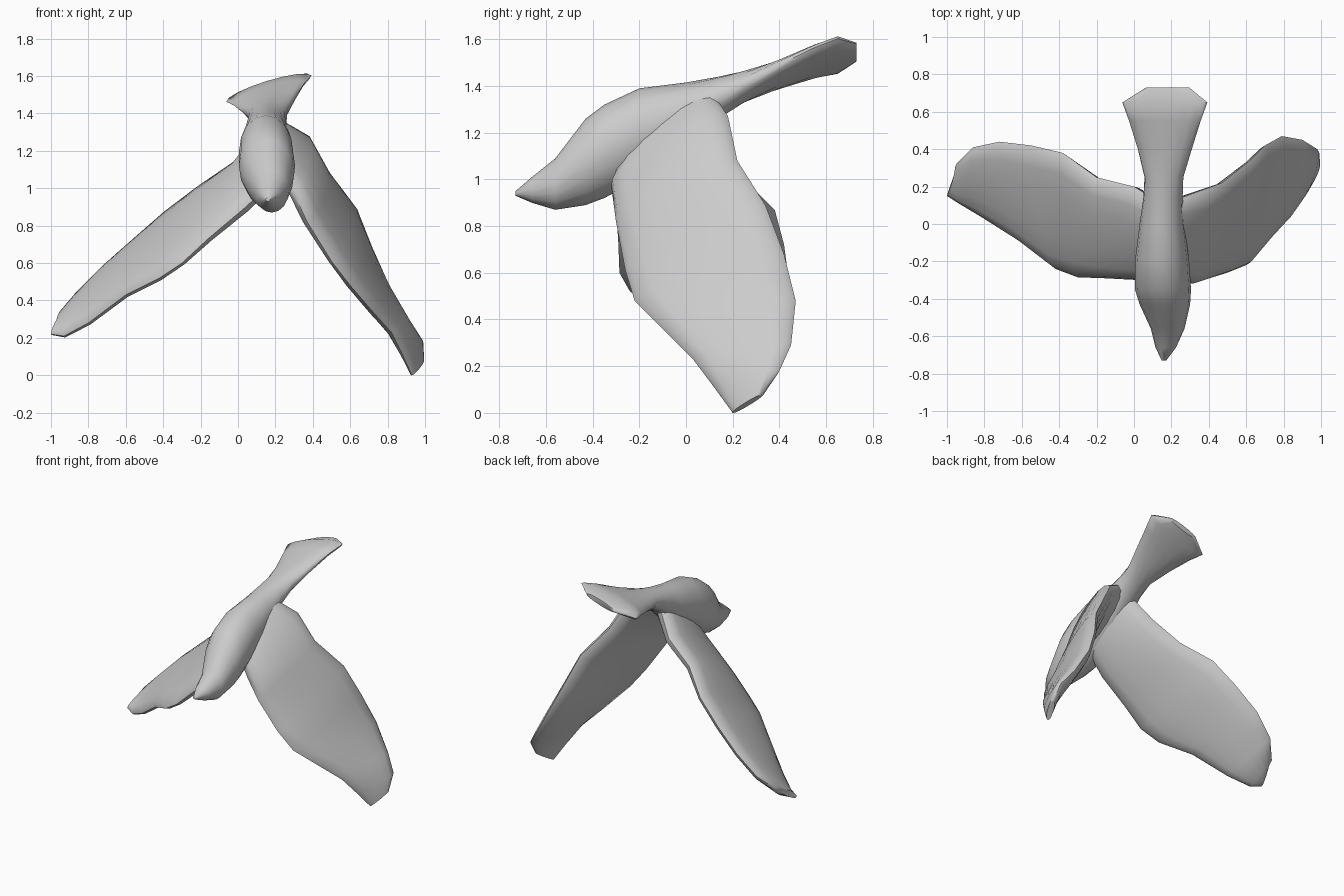
import bpy, bmesh, math
from mathutils import Vector

if "Cube" in bpy.data.objects:
    bpy.data.objects.remove(bpy.data.objects["Cube"])

N = 16


def loft(name, rings):
    """Skin a closed tube through rings of points and cap both ends."""
    bm = bmesh.new()
    rows = [[bm.verts.new(p) for p in r] for r in rings]
    for a, b in zip(rows, rows[1:]):
        for i in range(N):
            j = (i + 1) % N
            bm.faces.new((a[i], a[j], b[j], b[i]))
    bm.faces.new(rows[0])
    bm.faces.new(rows[-1])
    bmesh.ops.recalc_face_normals(bm, faces=bm.faces)
    me = bpy.data.meshes.new(name)
    bm.to_mesh(me)
    bm.free()
    ob = bpy.data.objects.new(name, me)
    bpy.context.collection.objects.link(ob)
    bpy.ops.object.select_all(action='DESELECT')
    ob.select_set(True)
    bpy.context.view_layer.objects.active = ob
    bpy.ops.object.shade_smooth_by_angle(angle=math.radians(50))
    return ob


def oval(center, u, v, flat=1.0):
    pts = []
    for i in range(N):
        a = 2 * math.pi * i / N
        s = math.sin(a)
        pts.append(center + u * math.cos(a) + v * math.copysign(abs(s) ** flat, s))
    return pts


# Body with beak and fanned, tilted tail: y, centre x, top z, bottom z, half width, roll
body = [
    (-.73, .16, .95, .93, .012, 0), (-.66, .17, 1.01, .90, .055, 0),
    (-.56, .18, 1.09, .87, .09, 0), (-.43, .165, 1.26, .89, .135, 0),
    (-.35, .155, 1.32, .92, .15, 0), (-.2, .15, 1.39, 1.0, .145, 0),
    (0, .15, 1.415, 1.13, .12, 0), (.14, .155, 1.44, 1.26, .105, .05),
    (.25, .16, 1.465, 1.33, .105, .15), (.4, .165, 1.50, 1.40, .15, .28),
    (.55, .165, 1.55, 1.46, .2, .3), (.65, .165, 1.575, 1.49, .238, .3),
    (.73, .18, 1.565, 1.525, .12, .3),
]
rings = []
for y, x, top, bot, w, roll in body:
    u = Vector((math.cos(roll), 0, math.sin(roll)))
    v = Vector((-math.sin(roll), 0, math.cos(roll)))
    rings.append(oval(Vector((x, y, (top + bot) / 2)), u * w, v * (top - bot) / 2))
loft("body_and_tail", rings)


def wing(name, stations):
    """Loft a thin blade through leading/trailing edge pairs from root to tip."""
    lead = [Vector(s[:3]) for s in stations]
    trail = [Vector(s[3:]) for s in stations]
    mids = [(a + b) / 2 for a, b in zip(lead, trail)]
    thick = [.075, .075, .065, .055, .055, .05, .045, .035, .02]
    rings = []
    for i, (a, b) in enumerate(zip(lead, trail)):
        span = mids[min(i + 1, len(mids) - 1)] - mids[max(i - 1, 0)]
        normal = (b - a).cross(span).normalized()
        rings.append(oval(mids[i], (b - a) / 2, normal * thick[i], .8))
    loft(name, rings)


# Wings: leading edge xyz, trailing edge xyz
wing("right_wing", [
    (.17, -.25, 1.10, .20, .12, 1.36), (.30, -.32, .97, .36, .18, 1.27),
    (.37, -.30, .82, .47, .22, 1.08), (.50, -.26, .61, .62, .34, .89),
    (.60, -.22, .48, .70, .42, .68), (.72, -.08, .34, .79, .47, .48),
    (.82, .03, .23, .90, .45, .29), (.88, .12, .11, .98, .40, .18),
    (.93, .20, .00, .99, .33, .08),
])
wing("left_wing", [
    (.15, -.28, 1.0, .13, .12, 1.3), (.03, -.30, .89, .00, .20, 1.13),
    (-.16, -.29, .73, -.20, .25, 1.0), (-.30, -.285, .60, -.38, .38, .87),
    (-.42, -.24, .52, -.55, .42, .72), (-.60, -.10, .43, -.72, .44, .57),
    (-.80, .03, .28, -.86, .41, .43), (-.93, .11, .21, -.95, .32, .33),
    (-1.0, .15, .22, -.955, .28, .31),
])
